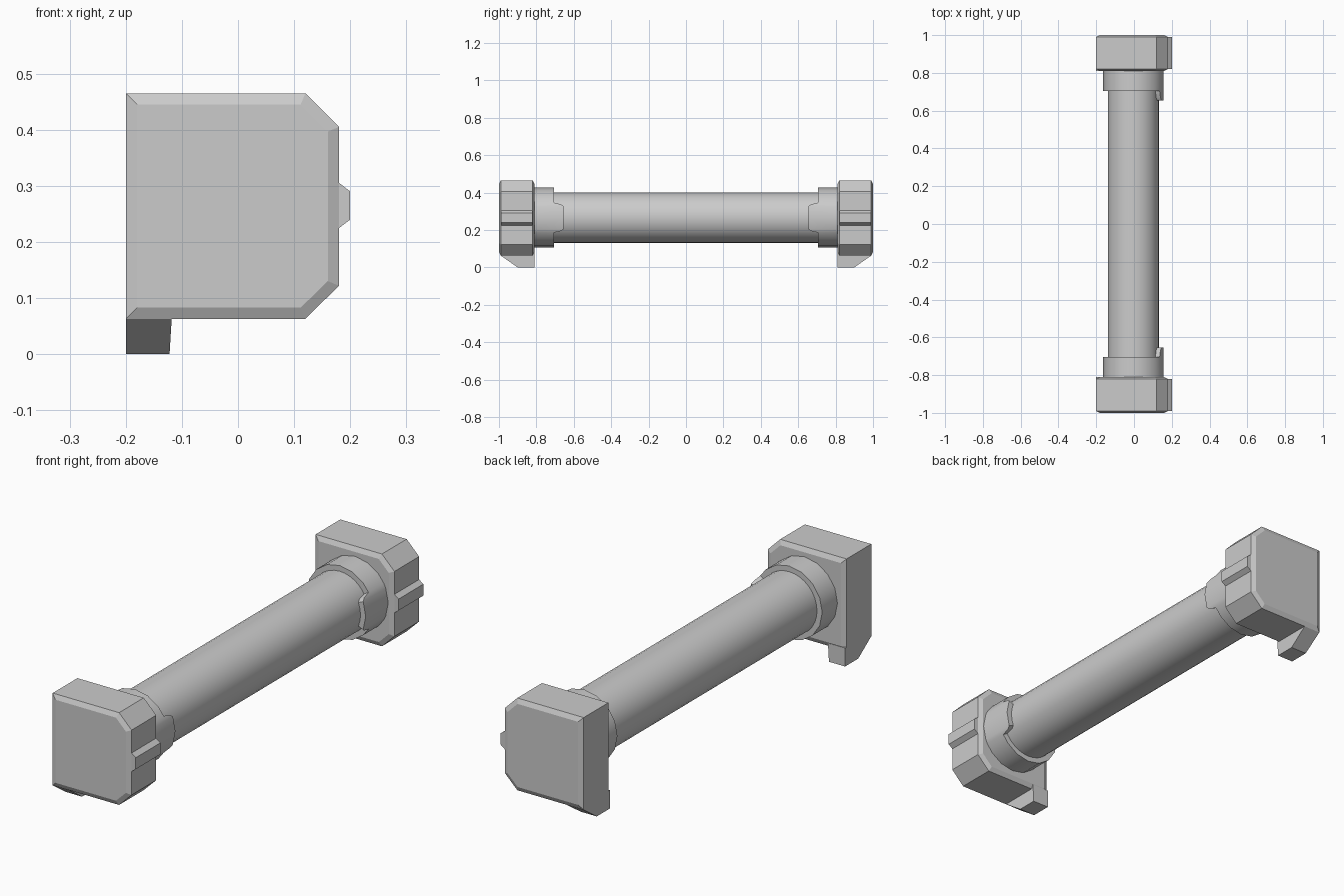
import bpy, bmesh
from math import sin, cos, radians

if "Cube" in bpy.data.objects:
    bpy.data.objects.remove(bpy.data.objects["Cube"])

CX, CZ = -0.003, 0.266   # axis of the bar


def loft(name, rings, closed=False, mirror=True, smooth=False):
    """Skin a series of equal-length point rings, mirrored to the other end."""
    bm = bmesh.new()
    vs = [[bm.verts.new(p) for p in r] for r in rings]
    n = len(rings[0])
    for a, b in zip(vs, vs[1:] + (vs[:1] if closed else [])):
        for i in range(n):
            j = (i + 1) % n
            bm.faces.new((a[i], a[j], b[j], b[i]))
    if not closed:
        bm.faces.new(vs[0])
        bm.faces.new(vs[-1])
    bmesh.ops.recalc_face_normals(bm, faces=bm.faces)
    me = bpy.data.meshes.new(name)
    bm.to_mesh(me)
    bm.free()
    ob = bpy.data.objects.new(name, me)
    bpy.context.collection.objects.link(ob)
    if smooth:
        bpy.ops.object.select_all(action='DESELECT')
        ob.select_set(True)
        bpy.context.view_layer.objects.active = ob
        bpy.ops.object.shade_smooth_by_angle(angle=radians(30))
    if mirror:
        m = ob.modifiers.new("mirror", 'MIRROR')
        m.use_axis = (False, True, False)
        m.use_mirror_merge = False
    return ob


# End block: chamfer-cornered outline with bevelled front and back rims
def outline(y, d):
    k = d * 0.41
    return [(-0.2 + d, y, 0.063 + d), (0.12 - k, y, 0.063 + d),
            (0.18 - d, y, 0.122 + k), (0.18 - d, y, 0.405 - k),
            (0.12 - k, y, 0.465 - d), (-0.2 + d, y, 0.465 - d)]


loft("end_block", [outline(0.81, 0.02), outline(0.82, 0),
                   outline(0.99, 0), outline(1.0, 0.02)])

# Foot under the outer corner, sloped towards the end
foot = [(0.81, 0.08), (0.81, 0.0), (0.9, 0.0), (0.99, 0.063), (0.99, 0.08)]
loft("foot", [[(-0.2, y, z) for y, z in foot],
              [(-0.122 + 0.06 * z, y, z) for y, z in foot]])

# Small ridge on the side of the block
ridge = [(0.17, 0.217), (0.2, 0.24), (0.2, 0.29), (0.17, 0.313)]
loft("side_ridge", [[(x, y, z) for x, z in ridge] for y in (0.82, 0.99)])

# Collar with a tab reaching along the bar on the +x side
angles = sorted([i * 22.5 for i in range(-8, 8)] + [-30, -26.5, 26.5, 30])


def tab_y(a):
    a = abs(a)
    return 0.655 if a < 23 else 0.668 if a < 27 else 0.705


def collar_ring(r, y=None):
    return [(CX + r * cos(radians(a)), tab_y(a) if y is None else y,
             CZ + r * sin(radians(a))) for a in angles]


loft("collar", [collar_ring(0.16, 0.815), collar_ring(0.16),
                collar_ring(0.128), collar_ring(0.128, 0.815)],
     closed=True, smooth=True)

# Round bar
loft("bar", [[(CX + 0.135 * cos(radians(i * 11.25)), y,
               CZ + 0.135 * sin(radians(i * 11.25))) for i in range(32)]
             for y in (-0.82, 0.82)], mirror=False, smooth=True)
